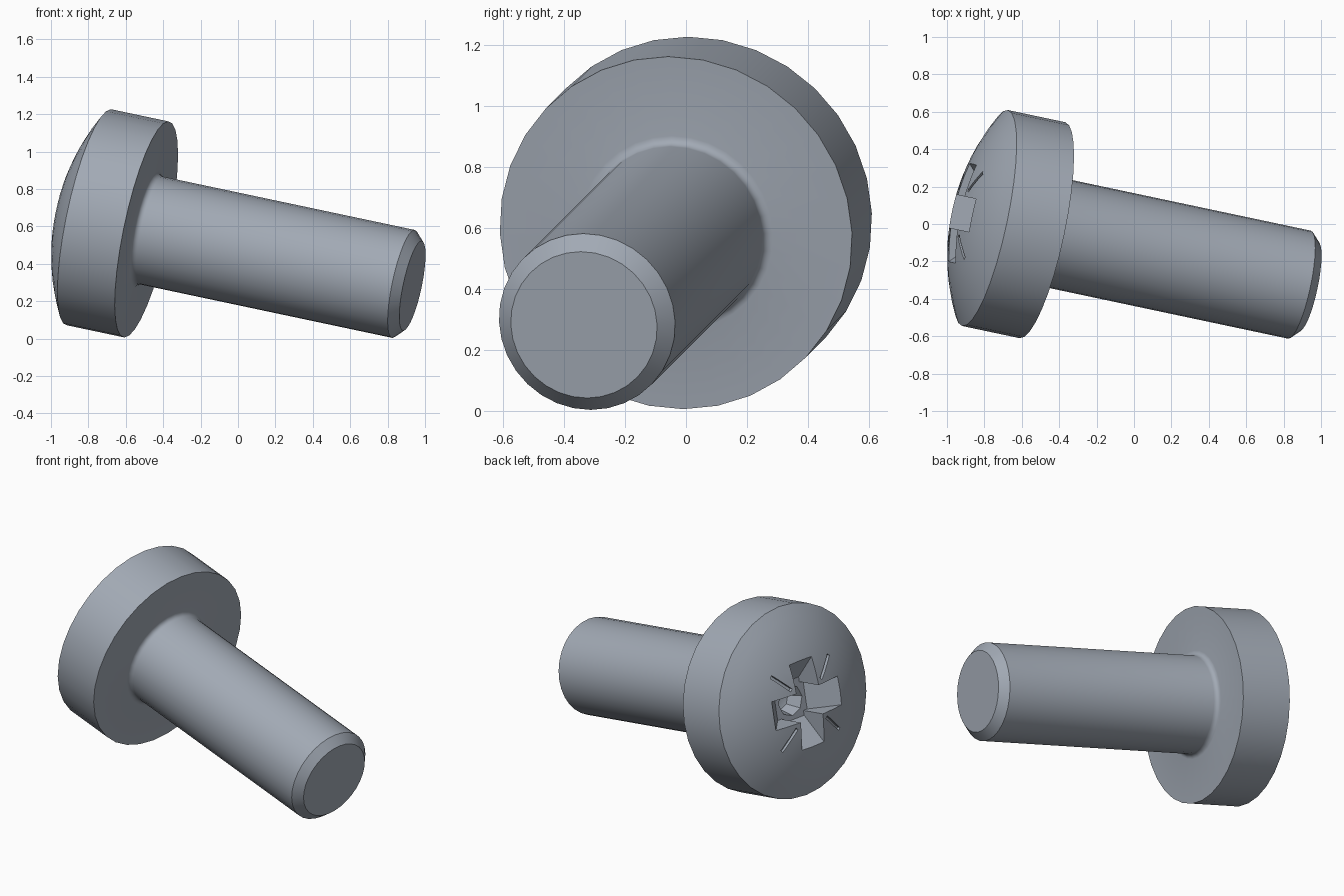
import bpy
import bmesh
from math import sin, cos, pi, radians, sqrt
from mathutils import Matrix, Vector

cube = bpy.data.objects.get("Cube")
if cube:
    bpy.data.objects.remove(cube)

SIDES = 32
HEAD_R, RIM_Z, DOME_H = 0.59, 0.32, 0.16
SHAFT_R, SHAFT_LEN, CHAMFER, FILLET = 0.295, 1.485, 0.05, 0.03
APEX = RIM_Z + DOME_H
DOME_R = (HEAD_R ** 2 + DOME_H ** 2) / (2 * DOME_H)

steel = bpy.data.materials.new("blue_grey_steel")
steel.use_nodes = True
colour = (0.36, 0.40, 0.46, 1)
steel.diffuse_color = colour
steel.node_tree.nodes["Principled BSDF"].inputs["Base Color"].default_value = colour


def make_object(name, bm):
    bmesh.ops.recalc_face_normals(bm, faces=bm.faces)
    mesh = bpy.data.meshes.new(name)
    bm.to_mesh(mesh)
    bm.free()
    mesh.materials.append(steel)
    obj = bpy.data.objects.new(name, mesh)
    bpy.context.collection.objects.link(obj)
    return obj


def lathe(name, profile, sides):
    """Spin a (radius, height) profile around z."""
    bm = bmesh.new()
    verts = [bm.verts.new((r, 0, z)) for r, z in profile]
    edges = [bm.edges.new(pair) for pair in zip(verts, verts[1:])]
    bmesh.ops.spin(bm, geom=verts + edges, cent=(0, 0, 0), axis=(0, 0, 1),
                   angle=2 * pi, steps=sides)
    bmesh.ops.remove_doubles(bm, verts=bm.verts, dist=1e-4)
    return make_object(name, bm)


def slab(name, outline, width, angle):
    """Extrude a (radius, height) outline sideways, then turn it about z."""
    bm = bmesh.new()
    face = bm.faces.new([bm.verts.new((r, -width / 2, z)) for r, z in outline])
    new = bmesh.ops.extrude_face_region(bm, geom=[face])["geom"]
    bmesh.ops.translate(bm, vec=(0, width, 0),
                        verts=[v for v in new if isinstance(v, bmesh.types.BMVert)])
    bmesh.ops.rotate(bm, verts=bm.verts, cent=(0, 0, 0),
                     matrix=Matrix.Rotation(angle, 3, 'Z'))
    return make_object(name, bm)


def dome_z(r):
    return APEX - DOME_R + sqrt(DOME_R ** 2 - r ** 2)


# Screw body: tip, chamfer, shank, fillet, head and dome in one profile
profile = [(0, -SHAFT_LEN), (SHAFT_R - CHAMFER, -SHAFT_LEN),
           (SHAFT_R, CHAMFER - SHAFT_LEN)]
for i in range(5):
    a = i * pi / 8
    profile.append((SHAFT_R + FILLET * (1 - cos(a)), FILLET * (sin(a) - 1)))
profile.append((HEAD_R, 0))
profile += [(HEAD_R * (1 - i / 8), dome_z(HEAD_R * (1 - i / 8))) for i in range(9)]
screw = lathe("pan_head_screw", profile, SIDES)

# Drive recess cutters: two crossed bars with sloping ends, a pit, four ticks
top = APEX + 0.05
bar = [(-0.32, top), (0.32, top), (0.27, dome_z(0.27)), (0.12, APEX - 0.18),
       (-0.12, APEX - 0.18), (-0.27, dome_z(0.27))]
cutters = [slab("wing_cutter", bar, 0.18, k * pi / 2) for k in range(2)]
cutters.append(lathe("pit_cutter", [(0, APEX - 0.30), (0.07, APEX - 0.28),
                                    (0.115, APEX - 0.1), (0, APEX - 0.1)], 8))
tick = [(0.17, top), (0.33, top), (0.33, dome_z(0.33) - 0.02),
        (0.17, dome_z(0.17) - 0.02)]
cutters += [slab("tick_cutter", tick, 0.02, pi / 4 + k * pi / 2) for k in range(4)]

bpy.context.view_layer.objects.active = screw
for cutter in cutters:
    cutter.hide_render = True
    mod = screw.modifiers.new("recess", 'BOOLEAN')
    mod.operation = 'DIFFERENCE'
    mod.solver = 'EXACT'
    mod.object = cutter
    bpy.ops.object.modifier_apply(modifier=mod.name)
    bpy.data.objects.remove(cutter)

# Smooth shading with sharp rims
bpy.ops.object.select_all(action='DESELECT')
screw.select_set(True)
bpy.ops.object.shade_smooth_by_angle(angle=radians(28))

# Tilt the screw: the head points to -x, the tip leans forward and down
out = Vector((-0.958, 0.203, 0.203)).normalized()
up = (Vector((0, 0, 1)) - out * out.z).normalized()
turn = Matrix((up.cross(out), up, out)).transposed().to_4x4()
screw.data.transform(Matrix.Translation((-0.49, -0.033, 0.584)) @ turn)
